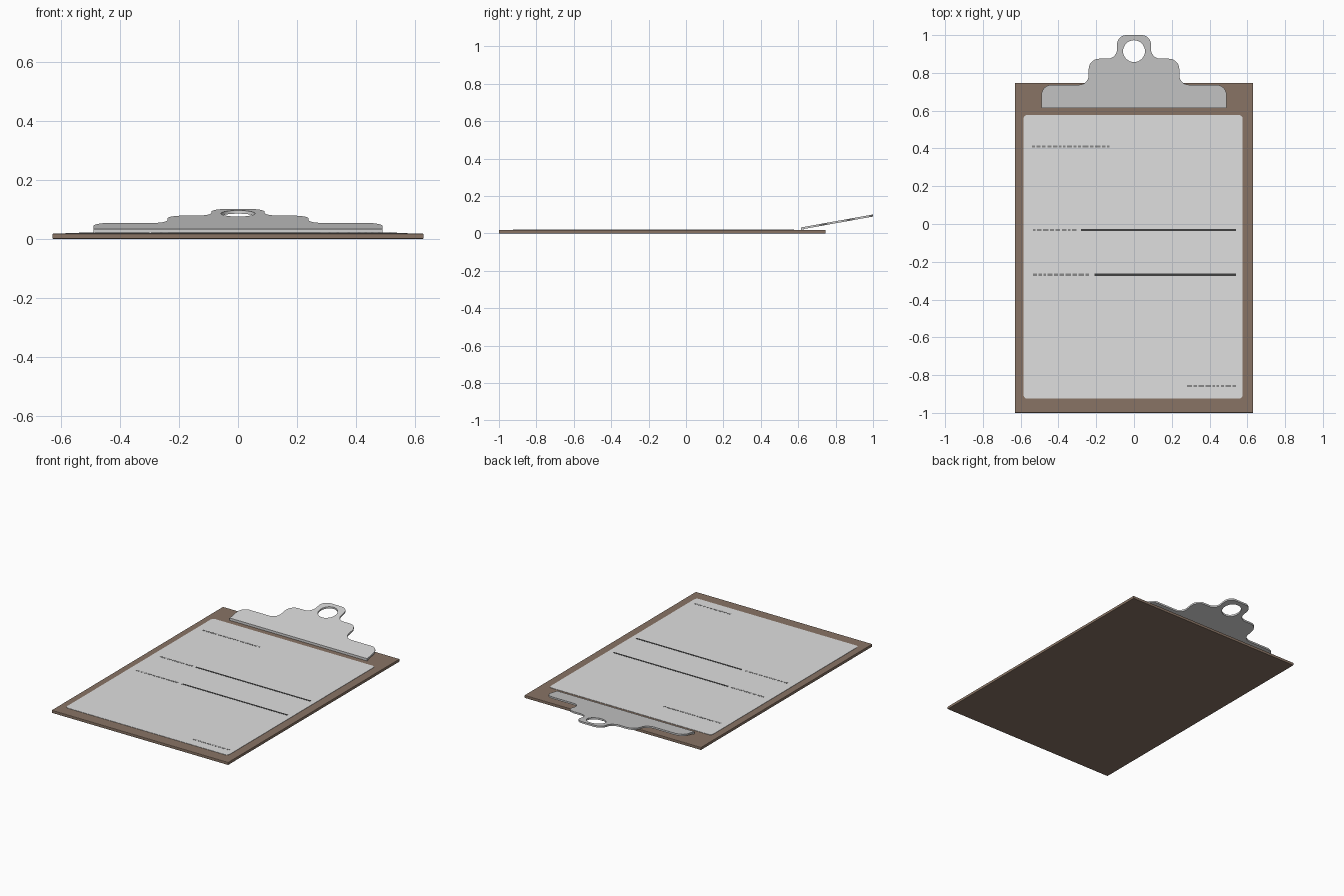
import bpy, bmesh, math, random
from mathutils import Vector
from mathutils.geometry import interpolate_bezier

cube = bpy.data.objects.get("Cube")
if cube:
    bpy.data.objects.remove(cube, do_unlink=True)


def material(name, rgb):
    m = bpy.data.materials.new(name)
    m.use_nodes = True
    m.diffuse_color = (*rgb, 1)
    m.node_tree.nodes["Principled BSDF"].inputs["Base Color"].default_value = (*rgb, 1)
    return m


BROWN = material("brown hardboard", (0.25, 0.175, 0.13))
WHITE = material("paper white", (0.74, 0.74, 0.74))
STEEL = material("clip steel", (0.65, 0.65, 0.65))
INK = material("dark ink", (0.05, 0.05, 0.05))
GREY = material("grey print", (0.25, 0.25, 0.25))


def add_box(bm, x0, x1, y0, y1, z0, z1):
    for v in bmesh.ops.create_cube(bm, size=1)["verts"]:
        v.co = Vector((x1 if v.co.x > 0 else x0,
                       y1 if v.co.y > 0 else y0,
                       z1 if v.co.z > 0 else z0))


def boxes(name, mat, specs):
    bm = bmesh.new()
    for s in specs:
        add_box(bm, *s)
    me = bpy.data.meshes.new(name)
    bm.to_mesh(me)
    bm.free()
    me.materials.append(mat)
    ob = bpy.data.objects.new(name, me)
    bpy.context.collection.objects.link(ob)
    return ob


def rounded(corners, steps=8):
    """Closed outline with each (x, y, radius) corner filleted."""
    out = []
    for i, (x, y, r) in enumerate(corners):
        p = Vector((x, y, 0))
        if r == 0:
            out.append(p)
            continue
        a = Vector((*corners[i - 1][:2], 0))
        b = Vector((*corners[(i + 1) % len(corners)][:2], 0))
        s, e = p + (a - p).normalized() * r, p + (b - p).normalized() * r
        out += interpolate_bezier(s, s.lerp(p, 0.55), e.lerp(p, 0.55), e, steps)
    return out


def plate(name, mat, outlines, z0, z1, slope=0, pivot=0):
    """Flat sheet from outlines (inner ones are holes), sheared up along y."""
    cu = bpy.data.curves.new(name + "_outline", "CURVE")
    cu.dimensions = "2D"
    cu.fill_mode = "BOTH"
    cu.extrude = (z1 - z0) / 2
    for pts in outlines:
        sp = cu.splines.new("POLY")
        sp.points.add(len(pts) - 1)
        for q, p in zip(sp.points, pts):
            q.co = (p.x, p.y, 0, 1)
        sp.use_cyclic_u = True
    tmp = bpy.data.objects.new(name + "_outline", cu)
    bpy.context.collection.objects.link(tmp)
    bpy.context.view_layer.update()
    me = bpy.data.meshes.new_from_object(
        tmp.evaluated_get(bpy.context.evaluated_depsgraph_get()))
    bpy.data.objects.remove(tmp, do_unlink=True)
    me.name = name
    for v in me.vertices:
        v.co.z += (z0 + z1) / 2 + slope * (v.co.y - pivot)
    bm = bmesh.new()
    bm.from_mesh(me)
    bmesh.ops.remove_doubles(bm, verts=bm.verts, dist=0.0001)
    bmesh.ops.recalc_face_normals(bm, faces=bm.faces)
    bm.to_mesh(me)
    bm.free()
    me.materials.clear()
    me.materials.append(mat)
    ob = bpy.data.objects.new(name, me)
    bpy.context.collection.objects.link(ob)
    return ob


# Backing board with softened edges
TOP = 0.018
board = boxes("board", BROWN, [(-0.63, 0.63, -1, 0.747, 0, TOP)])
bevel = board.modifiers.new("soft edge", "BEVEL")
bevel.width = 0.003
bevel.segments = 2

# Sheet of paper with small rounded corners
SHEET = TOP + 0.002
r = 0.02
plate("paper", WHITE, [rounded([(-0.585, -0.925, r), (0.575, -0.925, r),
                                (0.575, 0.577, r), (-0.585, 0.577, r)], 5)], TOP - 0.001, SHEET)

# Ruled lines to write on
boxes("ruled_lines", INK, [(x, 0.54, y - 0.006, y + 0.006, SHEET - 0.001, SHEET + 0.001)
                           for x, y in ((-0.28, -0.032), (-0.21, -0.268))])

# Rows of small printed marks
random.seed(3)
marks = []
for x, end, y in ((-0.54, -0.13, 0.41), (-0.535, -0.30, -0.032),
                  (-0.535, -0.23, -0.268), (0.28, 0.54, -0.858)):
    while x < end:
        w = random.uniform(0.012, 0.03)
        marks.append((x, min(x + w, end), y - 0.006, y + 0.006, SHEET - 0.001, SHEET + 0.001))
        x += w + 0.008
boxes("printed_marks", GREY, marks)

# Raised clip plate: stepped symmetrical outline with a hanging hole
half = [(0.49, 0.62, 0), (0.49, 0.737, 0.055), (0.24, 0.737, 0.05),
        (0.24, 0.875, 0.055), (0.09, 0.875, 0.05), (0.09, 1.0, 0.05)]
outline = rounded(half + [(-x, y, q) for x, y, q in reversed(half)])
hole = [Vector((0.058 * math.cos(a), 0.915 + 0.058 * math.sin(a), 0))
        for a in (math.tau * i / 32 for i in range(32))]
clip = plate("clip_plate", STEEL, [outline, hole], 0.022, 0.033, 0.18, 0.62)

# Front lip that presses on the board
boxes("clip_lip", STEEL, [(-0.49, 0.49, 0.615, 0.627, TOP, 0.033)])

# Smooth the rounded rims, keeping edges sharp
bpy.ops.object.select_all(action="DESELECT")
clip.select_set(True)
bpy.context.view_layer.objects.active = clip
bpy.ops.object.shade_smooth_by_angle(angle=math.radians(30))
